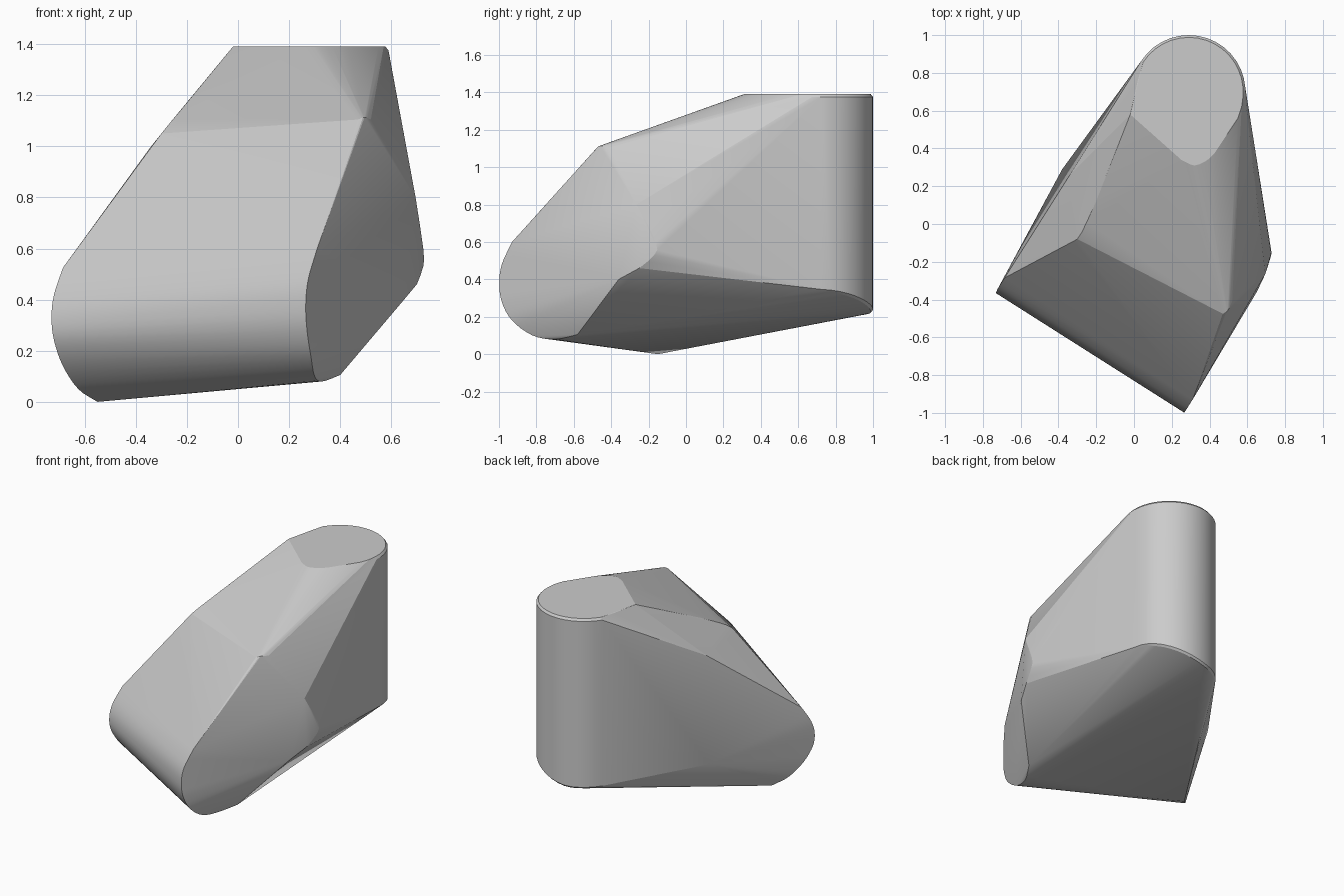
import bpy, bmesh, math
from mathutils import Vector

if "Cube" in bpy.data.objects:
    bpy.data.objects.remove(bpy.data.objects["Cube"])


def spline(pts, n=4):
    """Catmull-Rom points through a short guide list."""
    p = [Vector(q) for q in pts]
    p = [p[0] * 2 - p[1]] + p + [p[-1] * 2 - p[-2]]
    out = []
    for a, b, c, d in zip(p, p[1:], p[2:], p[3:]):
        for i in range(n):
            t = i / n
            out.append(0.5 * (2 * b + (c - a) * t + (2 * a - 5 * b + 4 * c - d) * t * t
                              + (3 * b - 3 * c + d - a) * t ** 3))
    return out + [p[-2]]


pts = []

# upright rounded column: arc at the back, slanted foot
cx, cy, r = 0.29, 0.70, 0.30
for i in range(17):
    a = math.radians(-5 + 152 * i / 16)
    x, y = cx + r * math.cos(a), cy + r * math.sin(a)
    foot = 0.215 + 0.12 * max(0, (x - 0.2) / 0.39) ** 1.5
    pts += [(x, y, foot + 0.012), (x, y, 1.375)]
    for z in (foot, 1.39):
        pts.append((cx + (r - 0.012) * math.cos(a), cy + (r - 0.012) * math.sin(a), z))

# front edge of the flat top
pts += [(-0.02, 0.58, 1.39), (0.02, 0.76, 1.388), (0.55, 0.56, 1.39), (0.57, 0.62, 1.39)]
pts += spline([(0.25, 0.34, 1.39), (0.32, 0.31, 1.39), (0.39, 0.34, 1.39), (0.43, 0.38, 1.39)], 3)

# right end of the lying rounded roll
pts += spline([(0.31, -0.93, 0.60), (0.275, -0.985, 0.48), (0.265, -0.998, 0.38),
               (0.27, -0.985, 0.28), (0.285, -0.93, 0.18), (0.30, -0.82, 0.10),
               (0.33, -0.70, 0.08), (0.40, -0.58, 0.105)])
pts += [(0.65, -0.36, 0.40)]

# left end of the roll
pts += spline([(-0.685, -0.285, 0.525), (-0.72, -0.34, 0.42), (-0.73, -0.365, 0.33),
               (-0.72, -0.36, 0.24), (-0.685, -0.31, 0.14), (-0.625, -0.23, 0.05),
               (-0.55, -0.15, 0.0)])

# shoulder tip, right side corner, left side corner and ridge
pts += spline([(0.47, -0.475, 1.105), (0.495, -0.46, 1.113), (0.52, -0.41, 1.105)])
pts += spline([(0.695, -0.265, 0.80), (0.725, -0.16, 0.60), (0.725, -0.17, 0.53), (0.70, -0.25, 0.46)], 2)
pts += [(-0.38, 0.29, 0.27), (-0.34, 0.26, 1.0)]
pts += spline([(-0.37, -0.06, 0.95), (-0.30, -0.08, 1.05), (-0.20, 0.12, 1.17)])

# wrap everything in one convex skin
bm = bmesh.new()
for p in pts:
    bm.verts.new(p)
res = bmesh.ops.convex_hull(bm, input=bm.verts[:])
loose = [v for v in bm.verts if not v.link_faces]
bmesh.ops.delete(bm, geom=loose, context='VERTS')
bmesh.ops.recalc_face_normals(bm, faces=bm.faces[:])
mesh = bpy.data.meshes.new("wrapped_body")
bm.to_mesh(mesh)
bm.free()
body = bpy.data.objects.new("wrapped_body", mesh)
bpy.context.collection.objects.link(body)
bpy.context.view_layer.objects.active = body
body.select_set(True)
bpy.ops.object.shade_smooth_by_angle(angle=math.radians(12))
